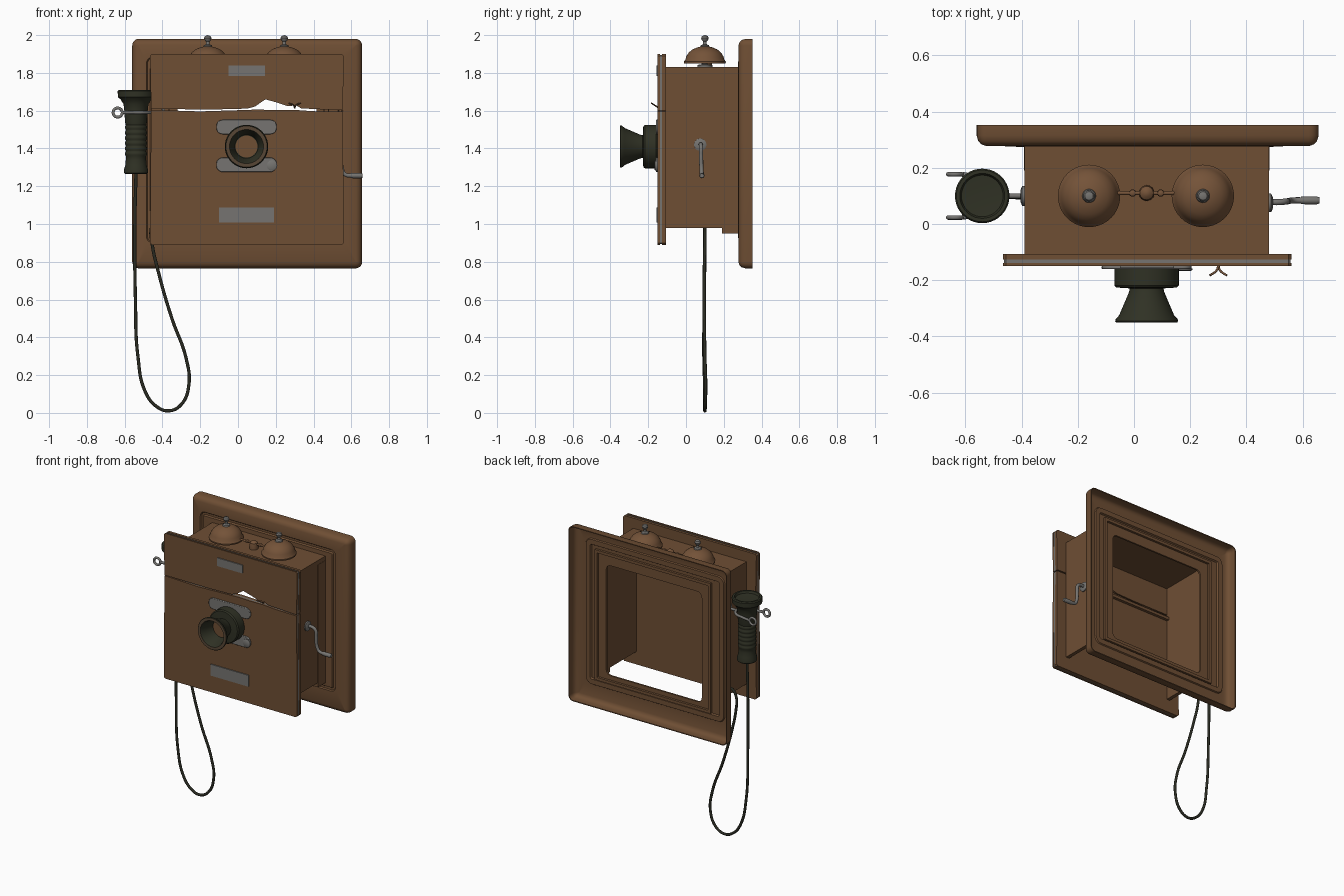
import bpy, bmesh, math
from mathutils import Vector, Matrix

if "Cube" in bpy.data.objects:
    bpy.data.objects.remove(bpy.data.objects["Cube"])


def material(name, col):
    m = bpy.data.materials.new(name)
    m.diffuse_color = (*col, 1)
    m.use_nodes = True
    m.node_tree.nodes["Principled BSDF"].inputs["Base Color"].default_value = m.diffuse_color
    return m


WOOD = material("brown_wood", (0.158, 0.077, 0.034))
COPPER = material("bell_copper", (0.175, 0.086, 0.04))
RIM = material("worn_rim", (0.095, 0.062, 0.036))
METAL = material("grey_metal", (0.18, 0.175, 0.165))
BLACK = material("dark_bakelite", (0.029, 0.031, 0.018))
CORD = material("cord_black", (0.022, 0.023, 0.015))


def finish(obj, mat, bevel=0, segs=2, angle=35):
    obj.data.materials.append(mat)
    bpy.ops.object.select_all(action='DESELECT')
    obj.select_set(True)
    bpy.context.view_layer.objects.active = obj
    if bevel:
        b = obj.modifiers.new("bevel", 'BEVEL')
        b.width, b.segments, b.limit_method = bevel, segs, 'ANGLE'
    bpy.ops.object.shade_smooth_by_angle(angle=math.radians(angle))
    return obj


def from_bm(name, bm, mat, **kw):
    bmesh.ops.recalc_face_normals(bm, faces=bm.faces)
    me = bpy.data.meshes.new(name)
    bm.to_mesh(me)
    bm.free()
    o = bpy.data.objects.new(name, me)
    bpy.context.collection.objects.link(o)
    return finish(o, mat, **kw)


def box(name, x0, x1, y0, y1, z0, z1, mat, **kw):
    bm = bmesh.new()
    bmesh.ops.create_cube(bm, size=1)
    for v in bm.verts:
        v.co = Vector(((x0 + x1) / 2 + v.co.x * (x1 - x0),
                       (y0 + y1) / 2 + v.co.y * (y1 - y0),
                       (z0 + z1) / 2 + v.co.z * (z1 - z0)))
    return from_bm(name, bm, mat, **kw)


def slab(name, pts, y0, y1, mat, **kw):
    """Outline in the xz plane, extruded from y0 to y1."""
    bm = bmesh.new()
    f = bm.faces.new([bm.verts.new((x, y0, z)) for x, z in pts])
    ext = bmesh.ops.extrude_face_region(bm, geom=[f])['geom']
    for v in ext:
        if isinstance(v, bmesh.types.BMVert):
            v.co.y = y1
    return from_bm(name, bm, mat, **kw)


def lathe(name, prof, mat, loc, axis='Z', n=40, **kw):
    """Spin (radius, height) points; axis is the direction of height."""
    bm = bmesh.new()
    rings = []
    for r, h in prof:
        if r == 0:
            rings.append([bm.verts.new((0, 0, h))])
        else:
            rings.append([bm.verts.new((r * math.cos(2 * math.pi * i / n),
                                        r * math.sin(2 * math.pi * i / n), h)) for i in range(n)])
    for a, b in zip(rings, rings[1:]):
        for i in range(n):
            j = (i + 1) % n
            q = [a[i % len(a)], a[j % len(a)], b[j % len(b)], b[i % len(b)]]
            bm.faces.new(list(dict.fromkeys(q)))
    rot = {'Z': Matrix(), '-Y': Matrix.Rotation(math.pi / 2, 4, 'X'),
           'X': Matrix.Rotation(math.pi / 2, 4, 'Y'),
           '-X': Matrix.Rotation(-math.pi / 2, 4, 'Y')}[axis]
    bm.transform(Matrix.Translation(loc) @ rot)
    return from_bm(name, bm, mat, **kw)


def tube(name, pts, r, mat, smooth=True, cyclic=False):
    cu = bpy.data.curves.new(name, 'CURVE')
    cu.dimensions, cu.bevel_depth, cu.bevel_resolution = '3D', r, 3
    cu.use_fill_caps, cu.resolution_u = True, 8
    sp = cu.splines.new('BEZIER' if smooth else 'POLY')
    ps = sp.bezier_points if smooth else sp.points
    ps.add(len(pts) - 1)
    for p, co in zip(ps, pts):
        p.co = co if smooth else (*co, 1)
        if smooth:
            p.handle_left_type = p.handle_right_type = 'AUTO'
    sp.use_cyclic_u = cyclic
    o = bpy.data.objects.new(name, cu)
    bpy.context.collection.objects.link(o)
    bpy.ops.object.select_all(action='DESELECT')
    o.select_set(True)
    bpy.context.view_layer.objects.active = o
    bpy.ops.object.convert(target='MESH')
    return finish(bpy.context.object, mat, angle=50)


def rounded(x0, x1, z0, z1, r, n=5):
    pts = []
    for k, (cx, cz) in enumerate([(x1 - r, z1 - r), (x0 + r, z1 - r), (x0 + r, z0 + r), (x1 - r, z0 + r)]):
        for i in range(n + 1):
            a = math.pi / 2 * (k + i / n)
            pts.append((cx + r * math.cos(a), cz + r * math.sin(a)))
    return pts


def frame(name, prof, r, mat):
    """Join (rectangle, inset, y) loops into a closed ring."""
    bm = bmesh.new()
    loops = []
    for (x0, x1, z0, z1), d, y in prof:
        loops.append([bm.verts.new((x, y, z)) for x, z in
                      rounded(x0 + d, x1 - d, z0 + d, z1 - d, max(r - d, 0.002))])
    for a, b in zip(loops, loops[1:] + loops[:1]):
        for i in range(len(a)):
            j = (i + 1) % len(a)
            bm.faces.new((a[i], a[j], b[j], b[i]))
    return from_bm(name, bm, mat)


# Wall frame: thin rounded rim hollow at the back, sunken panel, open middle
OUT, PANEL, HOLE = (-.56, .657, .765, 1.98), (-.485, .555, .90, 1.885), (-.32, .415, .98, 1.745)
frame("back_frame", [(OUT, 0, .353), (OUT, 0, .315), (OUT, .006, .295), (OUT, .016, .284), (OUT, .032, .278),
                     (PANEL, 0, .278), (PANEL, .006, .286), (PANEL, .02, .286), (PANEL, .026, .276),
                     (HOLE, 0, .272), (HOLE, 0, .284), (PANEL, .03, .284), (PANEL, .024, .294), (PANEL, -.01, .294),
                     (PANEL, -.015, .286), (OUT, .036, .286), (OUT, .02, .292), (OUT, .011, .302), (OUT, .006, .32),
                     (OUT, .006, .353)], .035, WOOD)
MOULD = (-.40, .495, .93, 1.835)
frame("back_moulding", [(MOULD, 0, .282), (MOULD, 0, .300), (MOULD, .02, .300), (MOULD, .02, .282)], .003, WOOD)

# Hollow cabinet, open at front, back and bottom
box("cabinet_top", -.39, .48, -.11, .28, 1.80, 1.83, WOOD)
for name, x in (("left", -.39), ("right", .455)):
    box("cabinet_side_" + name, x, x + .025, -.11, .28, .98, 1.805, WOOD)
    box("cabinet_cleat_" + name, x - .002, x + .027, .19, .28, .95, 1.80, WOOD)
box("inner_rail", -.37, .46, -.105, -.085, 1.56, 1.58, WOOD)

# Door split by a ragged crack, layered wood - metal - wood
crack_up = [(.555, 1.602), (.40, 1.609), (.335, 1.612), (.31, 1.627), (.26, 1.625), (.20, 1.645),
            (.145, 1.66), (.09, 1.622), (.05, 1.611), (-.10, 1.607), (-.46, 1.608)]
crack_low = [(-.46, 1.604), (-.20, 1.596), (.05, 1.604), (.10, 1.606), (.20, 1.603), (.30, 1.604),
             (.40, 1.597), (.555, 1.595)]
for layer, y0, y1, mat in (("front", -.150, -.138, WOOD), ("core", -.138, -.126, METAL), ("back", -.126, -.107, WOOD)):
    g = .004 if layer == "core" else 0
    slab("door_upper_" + layer, [(-.466 + g, 1.89), (-.456, 1.90 - g), (.55, 1.90 - g), (.56 - g, 1.89)] + crack_up,
         y0, y1, mat)
    slab("door_lower_" + layer, [(.56 - g, .90), (.55, .89 + g), (-.456, .89 + g), (-.466 + g, .90)] + crack_low,
         y0, y1, mat)
for i, s in enumerate((-1, 1)):
    tube(f"splinter_{i}", [(.30, -.145, 1.615), (.30 + s * .006, -.165, 1.628), (.30 + s * .03, -.183, 1.64)],
         .004, COPPER)

# Metal plates on the door
for name, z in (("upper", 1.475), ("lower", 1.275)):
    slab("mount_plate_" + name, rounded(-.115, .205, z, z + .077, .034), -.160, -.148, METAL, bevel=.003)
lathe("plate_screw", [(.028, .158), (.028, .164), (.02, .168), (0, .168)], METAL, (.18, 0, 1.31), '-Y', n=20)
box("name_plate", -.05, .143, -.157, -.149, 1.783, 1.84, METAL)
box("lower_plate", -.10, .19, -.157, -.149, 1.008, 1.087, METAL)

# Mouthpiece, with a worn rim
horn = lathe("mouthpiece", [(.108, .150), (.115, .158), (.115, .218), (.108, .226), (.06, .229), (.063, .243),
                            (.098, .325), (.110, .338), (.112, .346), (.109, .350), (.09, .350), (.084, .34),
                            (.062, .25), (0, .25)], BLACK, (.045, 0, 1.41), '-Y')
horn.data.materials.append(RIM)
for p in horn.data.polygons:
    if p.center.y < -.349:
        p.material_index = 1
lathe("mouthpiece_diaphragm", [(.058, .25), (.058, .254), (0, .254)], WOOD, (.045, 0, 1.41), '-Y')

# Bells with posts and knobs
for i, x in enumerate((-.16, .245)):
    lathe(f"bell_{i}", [(.104, 1.854), (.110, 1.850), (.111, 1.860), (.103, 1.870), (.098, 1.888), (.085, 1.908),
                        (.066, 1.924), (.04, 1.935), (.018, 1.94), (0, 1.94)], COPPER, (x, .1, 0))
    lathe(f"bell_underside_{i}", [(.104, 1.854), (.09, 1.88), (.05, 1.915), (0, 1.925)], COPPER, (x, .1, 0))
    lathe(f"bell_post_{i}", [(.04, 1.828), (.04, 1.842), (.015, 1.846), (.015, 1.93)], METAL, (x, .1, 0), n=20)
    lathe(f"bell_knob_{i}", [(.026, 1.934), (.022, 1.946), (.01, 1.951), (.009, 1.965), (.017, 1.974), (.02, 1.984),
                             (.015, 1.995), (0, 2.0)], METAL, (x, .1, 0), n=20)

# Striker between the bells
tube("striker_rod", [(-.06, .11, 1.865), (.15, .11, 1.865)], .007, COPPER, smooth=False)
lathe("striker_hub", [(.028, 1.828), (.028, 1.85), (.024, 1.872), (.012, 1.882), (0, 1.884)], COPPER, (.045, .11, 0), n=24)
for i, s in enumerate((-1, 1)):
    lathe(f"striker_ball_{i}", [(0, -.013), (.011, -.007), (.013, 0), (.011, .007), (0, .013)], COPPER,
          (.045 + s * .05, .11, 1.865), n=16)

# Crank on the right side
lathe("crank_disc", [(.033, .478), (.033, .488), (.02, .494), (0, .494)], METAL, (0, .075, 1.42), 'X', n=24)
tube("crank_arm", [(.48, .078, 1.42), (.52, .078, 1.42), (.54, .08, 1.405), (.545, .08, 1.36), (.551, .082, 1.29),
                   (.568, .084, 1.262), (.61, .084, 1.257)], .011, METAL)
lathe("crank_handle", [(0, .595), (.013, .595), (.014, .61), (.014, .65), (.011, .66), (0, .66)], METAL,
      (0, .084, 1.256), 'X', n=20)

# Receiver with ribbed grip
prof = [(0, 1.265), (.058, 1.265), (.063, 1.27), (.063, 1.29), (.057, 1.31), (.054, 1.34)]
for k in range(6):
    z = 1.36 + k * .028
    prof += [(.054, z), (.058, z + .006), (.058, z + .017), (.054, z + .023)]
prof += [(.058, 1.54), (.062, 1.60), (.066, 1.635), (.082, 1.66), (.096, 1.672), (.097, 1.703), (.092, 1.71),
         (.08, 1.71), (.074, 1.696), (0, 1.69)]
lathe("receiver", prof, BLACK, (-.54, .1, 0))

# Forked hook holding the receiver
lathe("hook_disc", [(.036, .388), (.036, .398), (.02, .404), (0, .404)], METAL, (0, .1, 1.59), '-X', n=24)
tube("hook_arm", [(-.39, .1, 1.59), (-.46, .1, 1.59)], .009, METAL, smooth=False)
tube("hook_fork", [(-.61, .176, 1.59), (-.55, .166, 1.59), (-.49, .148, 1.59), (-.46, .1, 1.59), (-.49, .052, 1.59),
                   (-.55, .034, 1.59), (-.61, .024, 1.59)], .009, METAL)
for i, y in enumerate((.177, .023)):
    tube(f"hook_ring_{i}", [(-.637 + .024 * math.cos(a * math.pi / 4), y, 1.59 + .024 * math.sin(a * math.pi / 4))
                            for a in range(8)], .008, METAL, cyclic=True)

# Hanging cord
tube("cord", [(-.54, .1, 1.27), (-.546, .1, 1.0), (-.543, .097, .6), (-.53, .095, .30), (-.49, .1, .11),
              (-.43, .1, .033), (-.365, .1, .011), (-.30, .102, .045), (-.26, .104, .15), (-.275, .1, .29),
              (-.35, .097, .50), (-.42, .097, .74), (-.455, .1, .90), (-.458, .1, .98), (-.43, .1, 1.03),
              (-.385, .1, 1.04)], .009, CORD)
